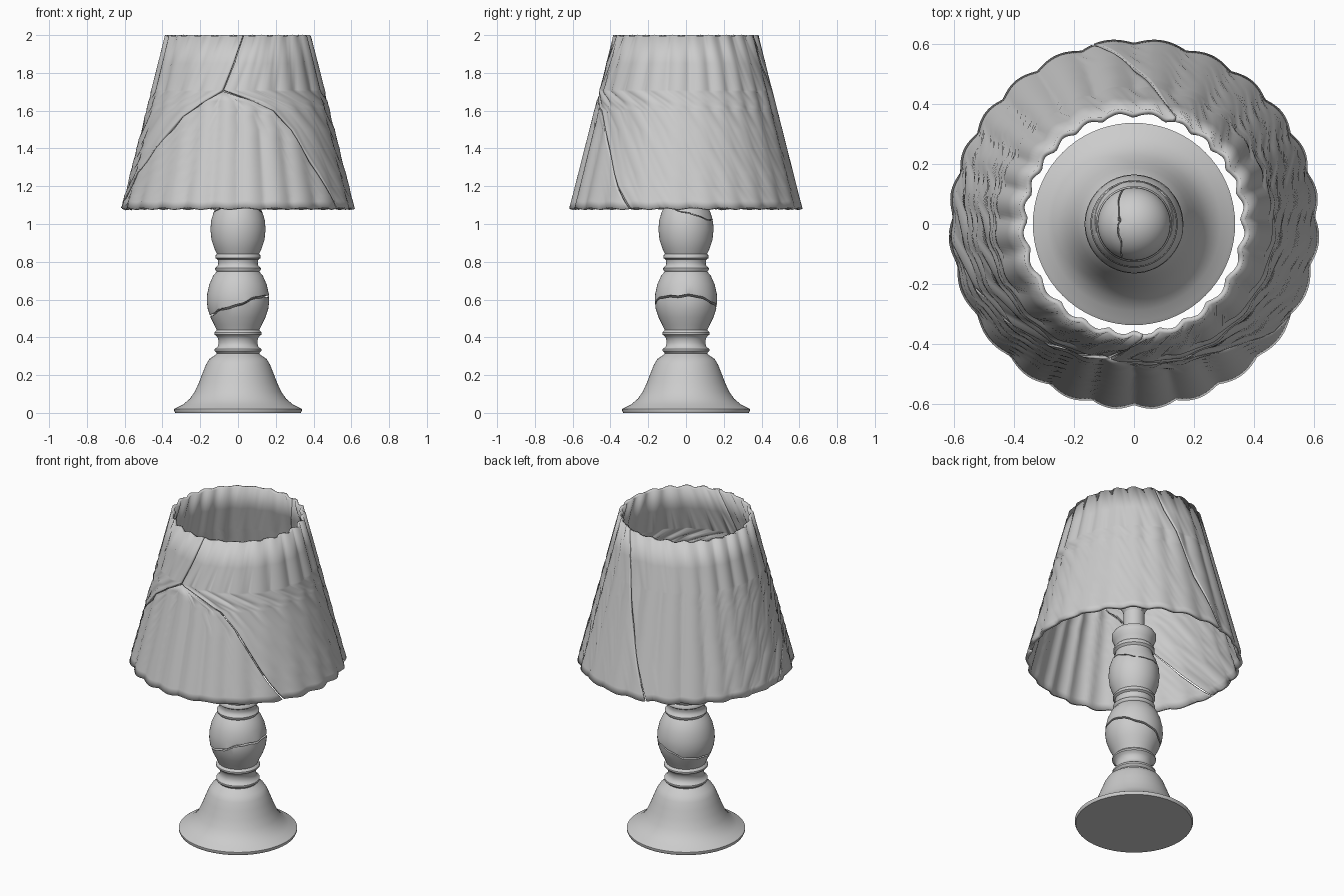
import bpy, bmesh, math
from mathutils import Vector

if "Cube" in bpy.data.objects:
    bpy.data.objects.remove(bpy.data.objects["Cube"])

grey = bpy.data.materials.new("clay_grey")
grey.diffuse_color = (0.6, 0.6, 0.6, 1)
grey.use_nodes = True
grey.node_tree.nodes["Principled BSDF"].inputs["Base Color"].default_value = grey.diffuse_color


def finish(name, bm, angle=None):
    bmesh.ops.recalc_face_normals(bm, faces=bm.faces)
    me = bpy.data.meshes.new(name)
    bm.to_mesh(me)
    bm.free()
    me.materials.append(grey)
    ob = bpy.data.objects.new(name, me)
    bpy.context.collection.objects.link(ob)
    bpy.ops.object.select_all(action='DESELECT')
    ob.select_set(True)
    bpy.context.view_layer.objects.active = ob
    if angle:
        bpy.ops.object.shade_smooth_by_angle(angle=math.radians(angle))
    else:
        bpy.ops.object.shade_smooth()
    return ob


def lathe(profile, seg=72):
    """Closed solid of revolution from (radius, z) points."""
    bm = bmesh.new()
    rings = [[bm.verts.new((r * math.cos(math.tau * i / seg), r * math.sin(math.tau * i / seg), z))
              for i in range(seg)] for r, z in profile]
    for a, b in zip(rings, rings[1:]):
        for i in range(seg):
            j = (i + 1) % seg
            bm.faces.new((a[i], a[j], b[j], b[i]))
    bm.faces.new(rings[0][::-1])
    bm.faces.new(rings[-1])
    return bm


def cut(bm, point, normal, keep_above, gap=0.006, wobble=0.006):
    """Keep one side of a fracture plane, cap it and roughen the edge."""
    n = Vector(normal).normalized()
    co = Vector(point) + n * (gap if keep_above else -gap)
    res = bmesh.ops.bisect_plane(bm, geom=bm.verts[:] + bm.edges[:] + bm.faces[:],
                                 plane_co=co, plane_no=n,
                                 clear_inner=keep_above, clear_outer=not keep_above)
    edges = [e for e in res['geom_cut'] if isinstance(e, bmesh.types.BMEdge)]
    bmesh.ops.holes_fill(bm, edges=edges)
    for v in {v for e in edges for v in e.verts}:
        a = math.atan2(v.co.y, v.co.x)
        v.co += n * wobble * (math.sin(5 * a) + 0.5 * math.sin(11 * a + 1))


# turned stand, broken in three by two slanted cracks
stand = [(.333, 0), (.338, .01), (.338, .02), (.325, .028), (.29, .045), (.255, .075), (.23, .11),
         (.207, .16), (.188, .21), (.17, .255), (.152, .285), (.125, .303), (.112, .315),
         (.124, .328), (.124, .338), (.108, .35), (.102, .37), (.105, .392), (.112, .405),
         (.125, .415), (.125, .425), (.113, .438), (.125, .465), (.145, .505), (.16, .55),
         (.165, .59), (.163, .63), (.152, .68), (.132, .725), (.113, .748), (.12, .756),
         (.121, .766), (.108, .778), (.104, .795), (.108, .812), (.12, .82), (.12, .832),
         (.112, .842), (.125, .87), (.14, .915), (.146, .97), (.142, 1.02), (.128, 1.065),
         (.11, 1.1), (.106, 1.12), (.118, 1.132), (.118, 1.145), (.106, 1.16), (.115, 1.19),
         (.127, 1.215), (.127, 1.235), (.115, 1.255), (.065, 1.262), (.06, 1.3), (.06, 1.38)]
low, high = ((0, 0, .565), (-.34, .06, 1)), ((0, 0, 1.06), (.0, .3, 1))
for name, cuts in (("stand_foot", [(low, False)]),
                   ("stand_middle", [(low, True), (high, False)]),
                   ("stand_top", [(high, True)])):
    bm = lathe(stand)
    for (p, n), above in cuts:
        cut(bm, p, n, above, gap=.005 if p[2] < 1 else .002, wobble=.005 if p[2] < 1 else .003)
    finish(name, bm, 40)

# light bulb with a crack across its dome
bulb = [(.058, 1.38), (.07, 1.41), (.09, 1.44)]
bulb += [(.122 * math.cos(math.radians(a)), 1.51 + .122 * math.sin(math.radians(a)))
         for a in range(-24, 89, 8)]
for name, above in (("bulb_left", False), ("bulb_right", True)):
    bm = lathe(bulb)
    cut(bm, (-.04, 0, 1.55), (1, 0, .15), above, gap=.002, wobble=.004)
    finish(name, bm, 40)

# pleated shade: three shards, each bounded by cracks given as (z, degrees from front)
Z0, Z1, ZJ = 1.083, 1.998, 1.71
left_crack = [(Z0, -87), (1.15, -80), (1.33, -62), (1.45, -49), (1.57, -36), (1.65, -22), (ZJ, -10), (Z1, 4.5)]
right_crack = [(Z0, 60.5), (1.2, 52), (1.4, 40), (1.5, 33.5), (1.6, 23), (1.65, 10), (ZJ, -10), (Z1, 4.5)]
back_crack = [(Z0, 193), (1.4, 181), (1.7, 172), (Z1, 158)]


def at(crack, z):
    for (za, a), (zb, b) in zip(crack, crack[1:]):
        if z <= zb + 1e-6:
            return a + (b - a) * (z - za) / (zb - za)
    return crack[-1][1]


def shade_point(deg, z):
    a = math.radians(deg)
    pleat = abs(math.sin(12 * a + .5 * math.sin(3 * a)))
    r = .605 - (z - Z0) * .255 + .016 * pleat
    edge = max(0, 1 - 8 * min(z - Z0, Z1 - z)) * .004 * math.sin(24 * a)
    return (r * math.sin(a), -r * math.cos(a), z + edge)


def shard(name, start, end, top, shift_a, shift_b, cols):
    bm = bmesh.new()
    zs = sorted({z for c in (start, end) for z, _ in c if z <= top + 1e-6} | {1.12, 1.27, 1.62, 1.85})
    zs = [z for z in zs if z <= top + 1e-6]
    rows = []
    for z in zs:
        a, b = at(start, z) + shift_a + .45, at(end, z) + shift_b - .45
        if b < a:
            a = b = (a + b) / 2
        rows.append([bm.verts.new(shade_point(a + (b - a) * i / cols, z - (.008 if z == top == ZJ else 0)))
                     for i in range(cols + 1)])
    for p, q in zip(rows, rows[1:]):
        for i in range(cols):
            bm.faces.new((p[i], p[i + 1], q[i + 1], q[i]))
    bmesh.ops.remove_doubles(bm, verts=bm.verts, dist=.0005)
    ob = finish(name, bm)
    m = ob.modifiers.new("thickness", 'SOLIDIFY')
    m.thickness = .018
    m.offset = -1


shard("shade_front_shard", left_crack, right_crack, ZJ, 0, 0, 110)
shard("shade_left_shard", back_crack, left_crack, Z1, -360, 0, 140)
shard("shade_right_shard", right_crack, back_crack, Z1, 0, 0, 140)
